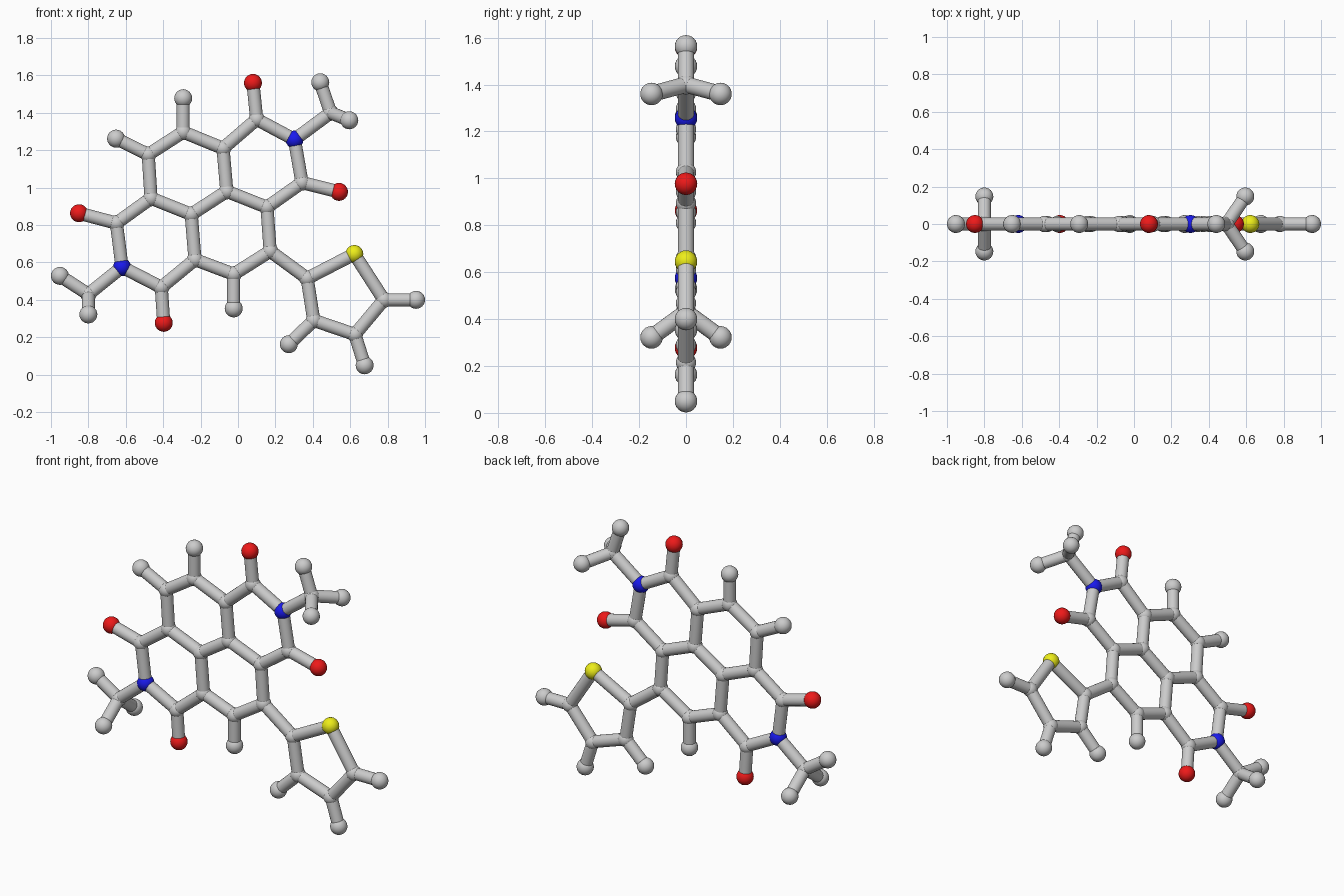
import bpy
from mathutils import Vector

if "Cube" in bpy.data.objects:
    bpy.data.objects.remove(bpy.data.objects["Cube"])

BALL, ROD, MET = 0.048, 0.035, 0.147


def material(name, rgb):
    m = bpy.data.materials.new(name)
    m.diffuse_color = (*rgb, 1)
    m.use_nodes = True
    m.node_tree.nodes["Principled BSDF"].inputs["Base Color"].default_value = m.diffuse_color
    return m


mats = {"o": material("red", (0.85, 0.01, 0.01)),
        "n": material("blue", (0.01, 0.01, 0.85)),
        "s": material("yellow", (0.85, 0.85, 0.01))}
kinds = {"o": "oxygen_ball", "n": "nitrogen_ball", "s": "sulfur_ball",
         "c": "carbon_ball", "h": "hydrogen_ball"}

# Atom centres in the front plane (x, z)
flat = {
    "o1": (0.08, 1.56), "o2": (0.54, 0.977), "o3": (-0.85, 0.863), "o4": (-0.397, 0.277),
    "n1": (0.302, 1.257), "n2": (-0.62, 0.575), "s1": (0.622, 0.645),
    # fused rings
    "c1": (0.10, 1.365), "c2": (-0.08, 1.21), "c3": (-0.293, 1.297), "c4": (-0.48, 1.177),
    "c5": (-0.465, 0.943), "c6": (-0.25, 0.857), "c7": (-0.06, 0.98), "c8": (0.155, 0.895),
    "c9": (0.342, 1.027), "c10": (-0.65, 0.81), "c11": (-0.41, 0.467),
    "c12": (-0.23, 0.615), "c13": (-0.023, 0.537), "c14": (0.172, 0.66),
    "h3": (-0.293, 1.478), "h4": (-0.652, 1.262), "h13": (-0.023, 0.354),
    # five-sided ring
    "c15": (0.37, 0.515), "c16": (0.405, 0.29), "c17": (0.625, 0.215), "c18": (0.78, 0.40),
    "h16": (0.272, 0.163), "h17": (0.677, 0.05), "h18": (0.952, 0.40),
    # methyl groups
    "c19": (0.495, 1.40), "h19": (0.44, 1.563), "c20": (-0.80, 0.43), "h20": (-0.952, 0.528),
}
atoms = {k: Vector((x, 0, z)) for k, (x, z) in flat.items()}
for tag, x, z in (("h19", 0.595, 1.36), ("h20", -0.80, 0.322)):
    atoms[tag + "f"] = Vector((x, -MET, z))
    atoms[tag + "b"] = Vector((x, MET, z))

# Bonds written as chains of atoms
chains = """c1 c2 c3 c4 c5 c6 c7 c8 c9 n1 c1 o1
c2 c7
c9 o2
c5 c10 n2 c11 c12 c6
c10 o3
c11 o4
c12 c13 c14 c8
c3 h3
c4 h4
c13 h13
c14 c15 c16 c17 c18 s1 c15
c16 h16
c17 h17
c18 h18
n1 c19 h19
h19f c19 h19b
n2 c20 h20
h20f c20 h20b"""

# Balls
for key, p in atoms.items():
    bpy.ops.mesh.primitive_uv_sphere_add(segments=24, ring_count=12, radius=BALL, location=p)
    ob = bpy.context.object
    ob.name = kinds[key[0]]
    if key[0] == "c":
        ob.scale = (0.9, 0.9, 0.9)
    if key[0] in mats:
        ob.data.materials.append(mats[key[0]])
    bpy.ops.object.shade_smooth_by_angle()

# Rods
for line in chains.splitlines():
    names = line.split()
    for a, b in zip(names, names[1:]):
        d = atoms[b] - atoms[a]
        bpy.ops.mesh.primitive_cylinder_add(vertices=20, radius=ROD, depth=d.length,
                                            location=(atoms[a] + atoms[b]) / 2,
                                            rotation=d.to_track_quat("Z", "Y").to_euler())
        bpy.context.object.name = "bond_rod"
        bpy.ops.object.shade_smooth_by_angle()
